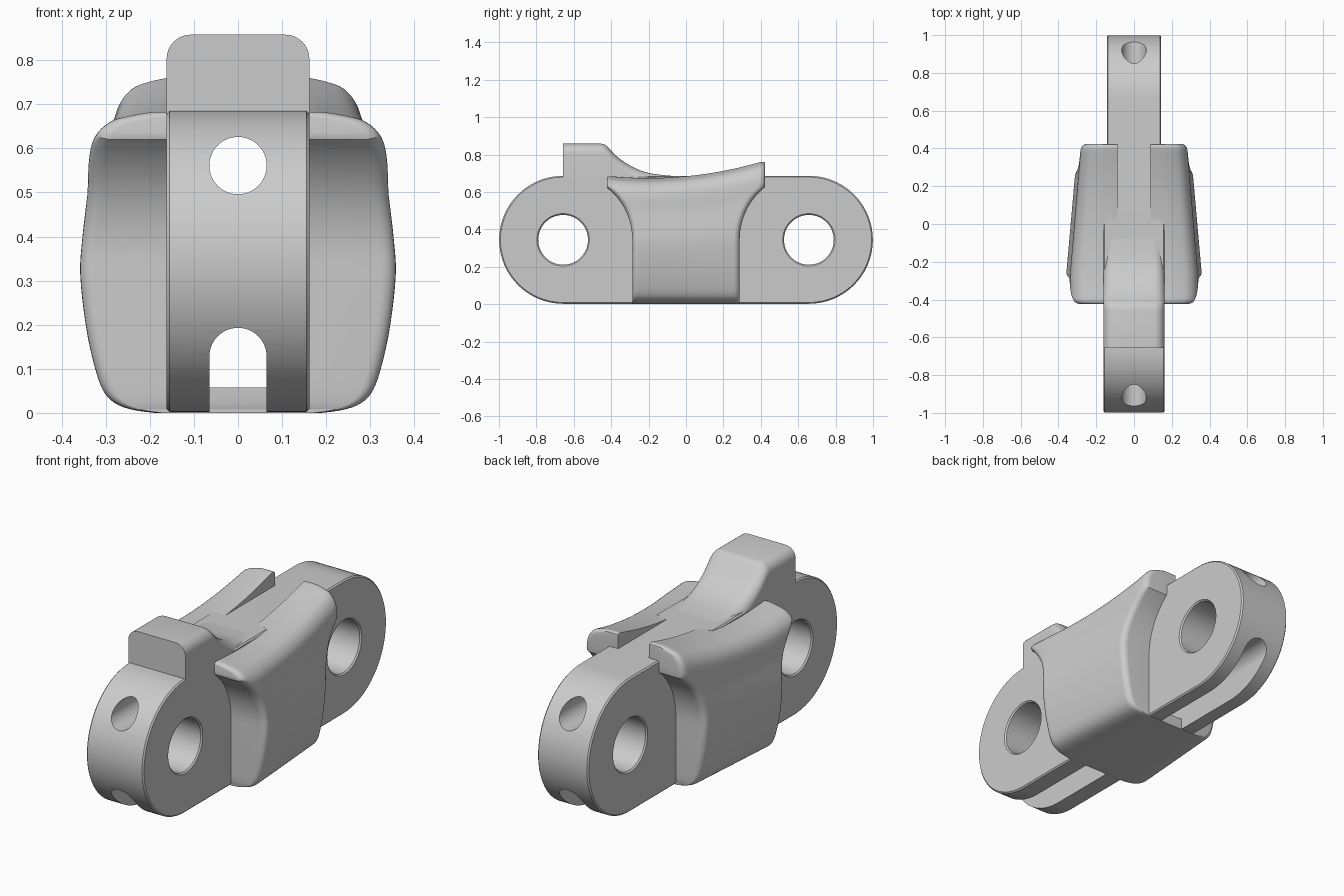
import bpy, bmesh, math
from mathutils import Vector

if "Cube" in bpy.data.objects:
    bpy.data.objects.remove(bpy.data.objects["Cube"], do_unlink=True)

steel = bpy.data.materials.new("steel grey")
steel.use_nodes = True
GREY = (0.6, 0.6, 0.6, 1)
steel.diffuse_color = GREY
steel.node_tree.nodes["Principled BSDF"].inputs["Base Color"].default_value = GREY

MID = 0.344      # height of the pin axis
PIN = 0.657      # distance of each pin from the centre
TOP = 0.686


def make(name, bm):
    bm.normal_update()
    bmesh.ops.recalc_face_normals(bm, faces=bm.faces)
    mesh = bpy.data.meshes.new(name)
    bm.to_mesh(mesh)
    bm.free()
    mesh.materials.append(steel)
    obj = bpy.data.objects.new(name, mesh)
    bpy.context.collection.objects.link(obj)
    return obj


def extrude(name, points, direction):
    bm = bmesh.new()
    face = bm.faces.new([bm.verts.new(p) for p in points])
    new = bmesh.ops.extrude_face_region(bm, geom=[face])["geom"]
    moved = [v for v in new if isinstance(v, bmesh.types.BMVert)]
    bmesh.ops.translate(bm, verts=moved, vec=direction)
    return make(name, bm)


def loft(name, rings, strips=True):
    """Skin the rings; close the ends with cross strips or with flat faces."""
    bm = bmesh.new()
    rows = [[bm.verts.new(p) for p in ring] for ring in rings]
    n = len(rows[0])
    for a, b in zip(rows, rows[1:]):
        for i in range(n):
            j = (i + 1) % n
            bm.faces.new((a[i], a[j], b[j], b[i]))
    for row in (rows[0], rows[-1]):
        if strips:
            for i in range(n // 2 - 1):
                bm.faces.new((row[i], row[i + 1], row[n - 2 - i], row[n - 1 - i]))
        else:
            bm.faces.new(row)
    return make(name, bm)


def apply(obj, kind, **settings):
    mod = obj.modifiers.new(kind.lower(), kind)
    for key, value in settings.items():
        setattr(mod, key, value)
    bpy.context.view_layer.objects.active = obj
    bpy.ops.object.modifier_apply(modifier=mod.name)


def cut(parts, tool):
    tool.hide_render = True
    for part in parts:
        apply(part, "BOOLEAN", operation="DIFFERENCE", solver="EXACT", object=tool)
    bpy.data.objects.remove(tool, do_unlink=True)


def arc(cx, cy, r, start, end, steps):
    return [(cx + r * math.cos(math.radians(start + (end - start) * i / steps)),
             cy + r * math.sin(math.radians(start + (end - start) * i / steps)))
            for i in range(steps + 1)]


def smooth_path(points, steps):
    """Catmull-Rom curve through 2D points."""
    pts = [Vector(p) for p in points]
    pts = [pts[0]] + pts + [pts[-1]]
    out = []
    for a, b, c, d in zip(pts, pts[1:], pts[2:], pts[3:]):
        for k in range(steps):
            t = k / steps
            out.append(0.5 * (2 * b + (c - a) * t + (2 * a - 5 * b + 4 * c - d) * t * t
                              + (3 * b - a - 3 * c + d) * t ** 3))
    return out + [pts[-1]]


# Rounded link ends, the front one a little wider
def link_half(name, side, half):
    profile = [(-0.02, 0.002)] + arc(PIN, MID, 0.342, -90, 90, 40) + [(-0.02, TOP)]
    obj = extrude(name, [(-half, side * y, z) for y, z in profile], (2 * half, 0, 0))
    apply(obj, "BEVEL", width=0.007, segments=1, limit_method="ANGLE",
          angle_limit=math.radians(40))
    return obj


front_link = link_half("front_link", -1, 0.162)
back_link = link_half("back_link", 1, 0.144)


# Side wings: swelling section, tapered to the back, cut away around the pins
def reach(z):
    dz = min(max(z - MID, 0), 0.287)
    return PIN - math.sqrt(0.37 ** 2 - dz ** 2)


section = smooth_path([(0.19, 0), (0.24, 0.007), (0.28, 0.022), (0.308, 0.052), (0.328, 0.11),
                       (0.347, 0.2), (0.36, 0.32), (0.354, 0.41), (0.342, 0.5), (0.338, 0.58),
                       (0.325, 0.628), (0.29, 0.662), (0.24, 0.677), (0.19, 0.685)], 4)


def wing_ring(u, side, depth, inset):
    half = []
    for x, z0 in section:
        z = z0
        for _ in range(5):
            y = u * reach(z) - side * depth
            z = z0 * (0.674 + 0.24 * (y + 0.2) ** 2) / 0.685
        x *= 1 - 0.14 * max(0, y + 0.28) / 0.57
        half.append((x * (1 - inset / 0.3), y, z - inset * 0.5 * (z0 / 0.685) ** 6))
    return half + [(-x, y, z) for x, y, z in reversed(half)]


R = 0.03
edge = [(R * (1 - math.cos(t)), R * (1 - math.sin(t)))
        for t in (math.pi / 2 * k / 5 for k in range(6))]
rings = [wing_ring(-1, -1, d, e) for d, e in edge]
rings += [wing_ring(-0.88 + 1.76 * i / 20, 1, 0, 0) for i in range(21)]
rings += [wing_ring(1, 1, d, e) for d, e in reversed(edge)]
wings = loft("side_wings", rings)
cut([wings], extrude("channel", [(-0.088, -0.05, TOP - 0.002), (0.088, -0.05, TOP - 0.002),
                                 (0.088, 0.6, TOP - 0.002), (-0.088, 0.6, TOP - 0.002)],
                     (0, 0, 0.3)))

# Raised tooth sloping down to the middle, with rounded upper edges
slope = [(-0.657, 0.858)] + list(smooth_path(
    [(-0.455, 0.858), (-0.425, 0.846), (-0.36, 0.782), (-0.28, 0.731), (-0.2, 0.702),
     (-0.1, 0.688), (0.02, 0.68)], 5))


def tooth_ring(y, top):
    half = [(0.162, y, 0.6)]
    half += [(x, y, z) for x, z in arc(0.107, top - 0.055, 0.055, 0, 90, 8)]
    return half + [(-x, y, z) for x, y, z in reversed(half)]


tooth = loft("tooth", [tooth_ring(y, z) for y, z in slope])
links = [front_link, back_link]

# Pin holes across both ends, with a narrow chamfer at each rim
for part, side, half in ((front_link, -1, 0.162), (back_link, 1, 0.144)):
    rows = [(-0.5, 0.14), (-half, 0.14), (-half + 0.007, 0.133)]
    rows = rows + [(-x, r) for x, r in reversed(rows)]
    cut([part], loft("pin_hole", [[(x, side * PIN + a, b)
                                   for a, b in arc(0, MID, r, 0, 354.375, 63)]
                                  for x, r in rows], strips=False))

# Round bore along the whole length
bore = [(x, -1.2, z) for x, z in arc(0, 0.561, 0.065, 0, 352.5, 47)]
cut(links + [wings, tooth], extrude("bore", bore, (0, 2.4, 0)))


# Arched tunnel underneath: open in the links, floored by the wings
def arch(parts, floor):
    shape = [(0.065, floor)] + arc(0, 0.128, 0.065, 0, 180, 24) + [(-0.065, floor)]
    cut(parts, extrude("arch", [(x, -1.2, z) for x, z in shape], (0, 2.4, 0)))


arch(links, -0.1)
arch([wings], 0.058)

bpy.ops.object.select_all(action="DESELECT")
for part in links + [wings, tooth]:
    part.select_set(True)
bpy.ops.object.shade_smooth_by_angle(angle=math.radians(32))
